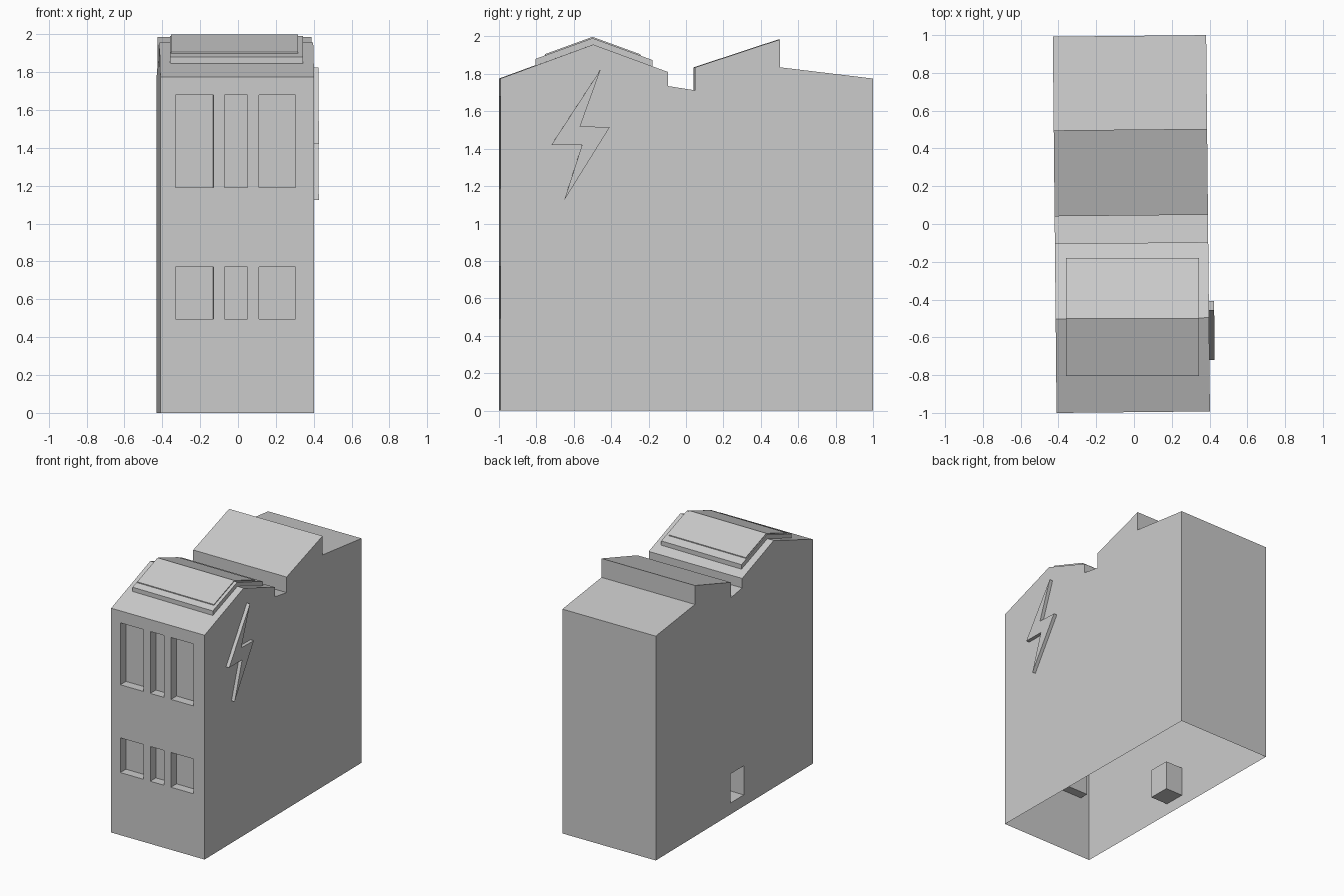
import bpy, bmesh, math
from mathutils import Matrix

if "Cube" in bpy.data.objects:
    bpy.data.objects.remove(bpy.data.objects["Cube"])

TILT = 0.01          # the house sits very slightly turned about z
X0, X1 = -0.42, 0.392


def prism(name, outline, x0, x1, turn=TILT):
    """Extrude a (y, z) outline along x into a closed solid."""
    bm = bmesh.new()
    face = bm.faces.new([bm.verts.new((x0, y, z)) for y, z in outline])
    ext = bmesh.ops.extrude_face_region(bm, geom=[face])
    verts = [g for g in ext["geom"] if isinstance(g, bmesh.types.BMVert)]
    bmesh.ops.translate(bm, vec=(x1 - x0, 0, 0), verts=verts)
    bmesh.ops.recalc_face_normals(bm, faces=bm.faces)
    bmesh.ops.rotate(bm, cent=(0, 0, 0), matrix=Matrix.Rotation(turn, 3, 'Z'), verts=bm.verts)
    mesh = bpy.data.meshes.new(name)
    bm.to_mesh(mesh)
    bm.free()
    obj = bpy.data.objects.new(name, mesh)
    bpy.context.collection.objects.link(obj)
    return obj


def box(name, x0, x1, y0, y1, z0, z1):
    return prism(name, [(y0, z0), (y1, z0), (y1, z1), (y0, z1)], x0, x1)


def carve(target, cutter):
    mod = target.modifiers.new("recess", 'BOOLEAN')
    mod.operation, mod.solver, mod.object = 'DIFFERENCE', 'EXACT', cutter
    bpy.context.view_layer.objects.active = target
    bpy.ops.object.modifier_apply(modifier=mod.name)
    bpy.data.objects.remove(cutter, do_unlink=True)


# House body with gable, gutter and sawtooth roof
F = 0.996
body = prism("house_body", [
    (-F, 0), (F, 0), (F, 1.775), (0.5, 1.835), (0.5, 1.985), (0.045, 1.835),
    (0.045, 1.712), (-0.1, 1.735), (-0.1, 1.81), (-0.5, 1.957), (-F, 1.775)], X0, X1)

# Two rows of three recessed front windows
for z0, z1 in ((1.19, 1.68), (0.495, 0.77)):
    for x0, x1 in ((-0.34, -0.14), (-0.08, 0.04), (0.10, 0.295)):
        carve(body, box("window_cutter", x0, x1, -1.2, -F + 0.07, z0, z1))

# Small recess low on the left wall
carve(body, box("hatch_cutter", -0.6, X0 + 0.15, -0.12, 0.05, 0.09, 0.32))

# Open underside
bm = bmesh.new()
bm.from_mesh(body.data)
floor = [f for f in bm.faces if all(v.co.z < 1e-4 for v in f.verts)]
bmesh.ops.delete(bm, geom=floor, context='FACES')
bm.to_mesh(body.data)
bm.free()


# Folded roof panels lying over the front gable
def folded(name, x0, x1, y0, y1, top, thick):
    slope = 0.364
    drop = lambda y: top - slope * abs(y + 0.5)
    ys = (y0, -0.5, y1)
    outline = [(y, drop(y)) for y in ys] + [(y, drop(y) - thick) for y in reversed(ys)]
    prism(name, outline, x0, x1, 0)


folded("roof_panel_base", -0.36, 0.343, -0.805, -0.18, 1.991, 0.036)
folded("roof_panel_top", -0.353, 0.318, -0.755, -0.243, 1.998, 0.012)

# Raised zigzag bolt on the right wall
prism("wall_bolt", [
    (-0.46, 1.825), (-0.57, 1.52), (-0.412, 1.515),
    (-0.655, 1.125), (-0.56, 1.42), (-0.724, 1.42)], X1 - 0.002, X1 + 0.028)
